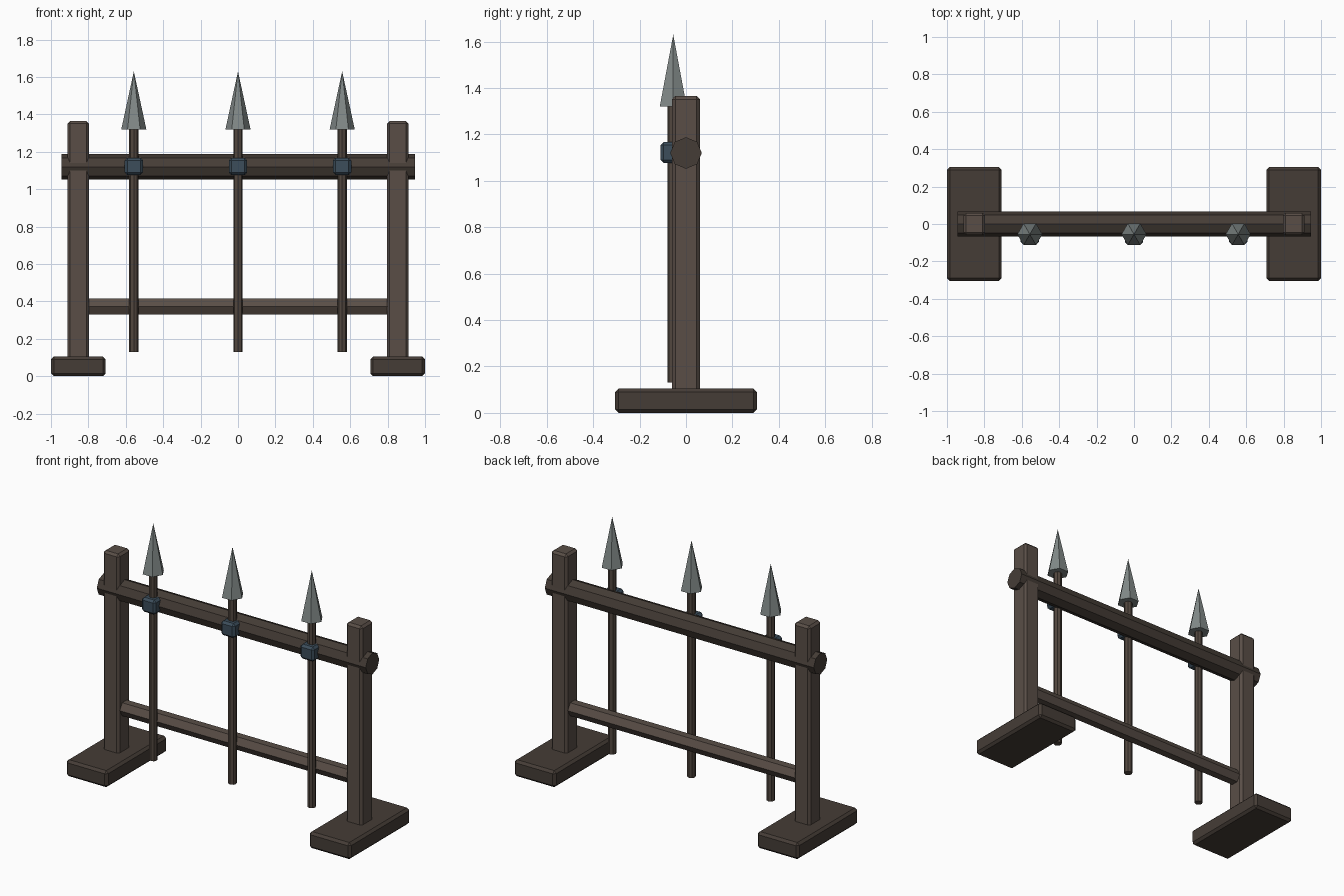
import bpy
from math import pi

if "Cube" in bpy.data.objects:
    bpy.data.objects.remove(bpy.data.objects["Cube"])


def material(name, rgb):
    m = bpy.data.materials.new(name)
    m.diffuse_color = (*rgb, 1)
    m.use_nodes = True
    m.node_tree.nodes["Principled BSDF"].inputs["Base Color"].default_value = m.diffuse_color
    return m


DARK = material("dark_wood", (0.06, 0.046, 0.037))
WOOD = material("brown_wood", (0.10, 0.076, 0.062))
SHAFT = material("shaft_wood", (0.085, 0.064, 0.05))
STEEL = material("steel", (0.22, 0.25, 0.245))
BLUE = material("blue_binding", (0.045, 0.075, 0.105))


def finish(name, mat):
    ob = bpy.context.object
    ob.name = name
    ob.data.materials.append(mat)
    return ob


def box(name, loc, size, bevel, mat):
    bpy.ops.mesh.primitive_cube_add(size=1, location=loc)
    ob = finish(name, mat)
    ob.scale = size
    bpy.ops.object.transform_apply(location=False, rotation=False, scale=True)
    mod = ob.modifiers.new("edge_bevel", 'BEVEL')
    mod.width = bevel
    mod.segments = 1


def prism(name, loc, r1, r2, length, sides, mat, rot=(0, 0, 0)):
    bpy.ops.mesh.primitive_cone_add(vertices=sides, radius1=r1, radius2=r2,
                                    depth=length, location=loc, rotation=rot)
    finish(name, mat)


# Feet and uprights
for side, s in (("left", -1), ("right", 1)):
    box(side + "_foot", (s * 0.854, 0, 0.0525), (0.292, 0.61, 0.105), 0.015, DARK)
    box(side + "_post", (s * 0.854, 0, 0.7225), (0.114, 0.12, 1.285), 0.014, WOOD)

# Horizontal rails
prism("top_beam", (0, 0, 1.12), 0.068, 0.068, 1.89, 8, DARK, (0, pi / 2, 0))
prism("lower_rail", (0, 0, 0.373), 0.048, 0.048, 1.66, 6, WOOD, (0, pi / 2, 0))

# Spears tied to the top beam
Y = -0.055
for i, x in enumerate((-0.557, 0, 0.557), 1):
    prism(f"spear_shaft_{i}", (x, Y, 0.73), 0.025, 0.025, 1.2, 8, SHAFT)
    prism(f"spear_head_{i}", (x, Y, 1.475), 0.067, 0, 0.31, 6, STEEL, (0, 0, pi / 2))
    box(f"spear_binding_{i}", (x, Y - 0.005, 1.122), (0.098, 0.1, 0.092), 0.014, BLUE)
